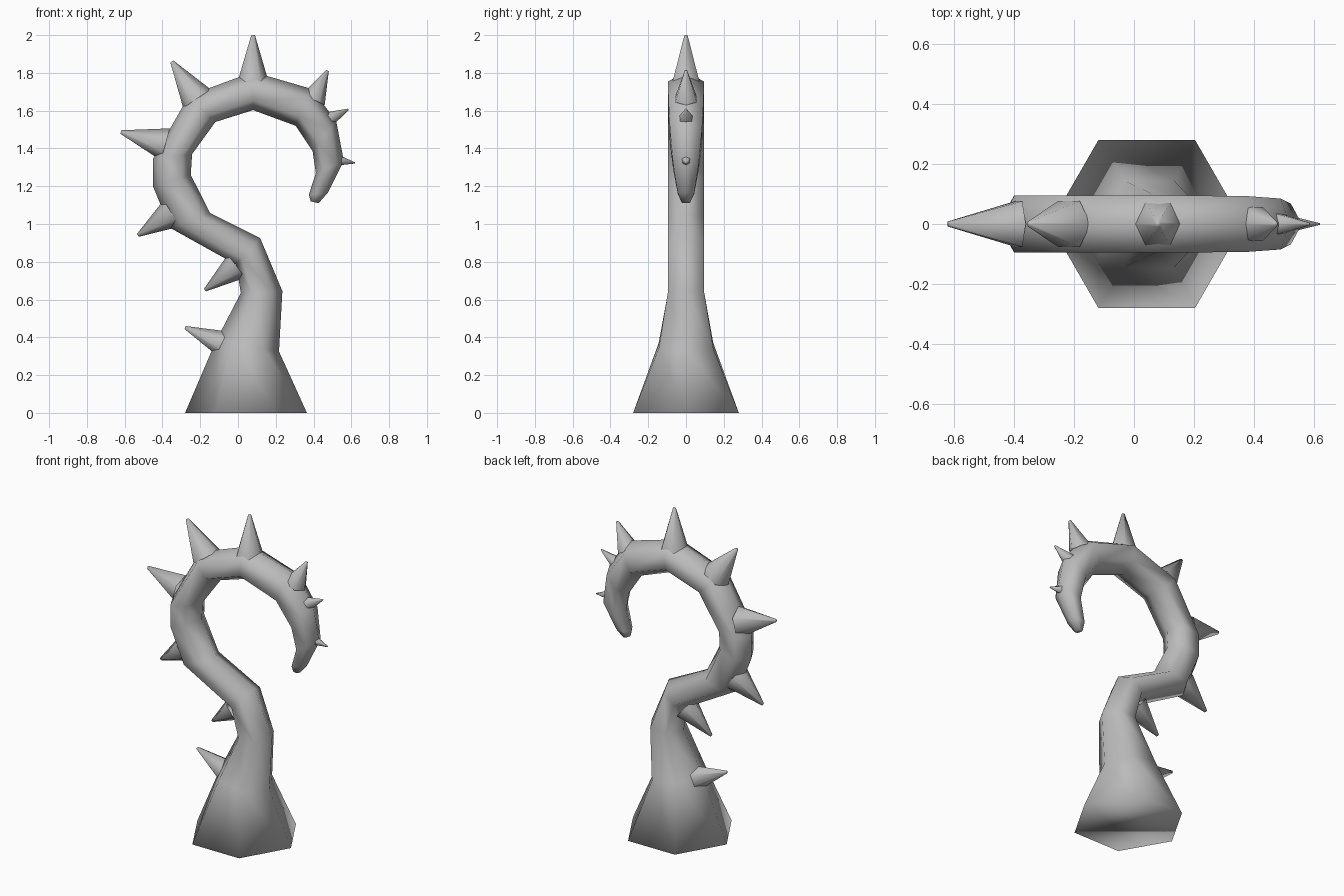
import bpy, bmesh, math
from mathutils import Vector

cube = bpy.data.objects.get("Cube")
if cube:
    bpy.data.objects.remove(cube)

SIDES = 6

grey = bpy.data.materials.new("plain grey")
grey.use_nodes = True
colour = (0.5, 0.5, 0.5, 1)
grey.diffuse_color = colour
grey.node_tree.nodes["Principled BSDF"].inputs["Base Color"].default_value = colour


def loft(name, rings, cap_start=True):
    """Skin a list of (centre, half axis in the xz plane, half axis in y)."""
    bm = bmesh.new()
    loops = []
    for centre, u, v in rings:
        angles = [math.tau * i / SIDES for i in range(SIDES)]
        loops.append([bm.verts.new(centre + u * math.cos(a) + v * math.sin(a))
                      for a in angles])
    for a, b in zip(loops, loops[1:]):
        for i in range(SIDES):
            j = (i + 1) % SIDES
            bm.faces.new((a[i], a[j], b[j], b[i]))
    bm.faces.new(loops[-1])
    if cap_start:
        bm.faces.new(loops[0][::-1])
    bmesh.ops.recalc_face_normals(bm, faces=bm.faces)
    for f in bm.faces:
        f.smooth = True
    mesh = bpy.data.meshes.new(name)
    bm.to_mesh(mesh)
    bm.free()
    mesh.materials.append(grey)
    obj = bpy.data.objects.new(name, mesh)
    bpy.context.collection.objects.link(obj)
    return obj


# Curled stem: outer x, z, inner x, z of each ring, then its radius across
stem = [
    (-.28, 0, .365, 0, .323),
    (-.115, .385, .217, .325, .167),
    (.015, .635, .235, .645, .11),
    (-.01, .785, .117, .926, .11),
    (-.36, .98, -.148, 1.058, .11),
    (-.45, 1.2, -.25, 1.26, .11),
    (-.45, 1.345, -.243, 1.37, .11),
    (-.26, 1.68, -.12, 1.54, .11),
    (.08, 1.805, .08, 1.603, .11),
    (.39, 1.715, .305, 1.52, .108),
    (.52, 1.545, .395, 1.385, .098),
    (.56, 1.335, .412, 1.27, .078),
    (.475, 1.165, .375, 1.155, .05),
    (.427, 1.11, .385, 1.12, .025),
]
rings = []
for ox, oz, ix, iz, r in stem:
    outer, inner = Vector((ox, 0, oz)), Vector((ix, 0, iz))
    rings.append(((outer + inner) / 2, (outer - inner) / 2, Vector((0, r, 0))))
loft("curled_stem", rings)

# Thorns: tip x, z, base x, z, base radius
thorns = [
    (-.28, .452, -.085, .368, .07),
    (-.175, .65, -.03, .76, .07),
    (-.53, .94, -.375, 1.04, .075),
    (-.62, 1.487, -.415, 1.43, .08),
    (-.35, 1.86, -.235, 1.69, .08),
    (.08, 2.0, .08, 1.765, .08),
    (.474, 1.812, .41, 1.68, .06),
    (.585, 1.607, .495, 1.562, .036),
    (.62, 1.323, .545, 1.335, .024),
]
for n, (tx, tz, bx, bz, r) in enumerate(thorns, 1):
    tip, base = Vector((tx, 0, tz)), Vector((bx, 0, bz))
    axis = (tip - base).normalized()
    side = Vector((axis.z, 0, -axis.x))
    across = Vector((0, 1, 0))
    root = base - axis * r * 0.4
    loft(f"thorn_{n}", [(root, side * r * 1.1, across * r * 1.1),
                        (tip, side * r * .12, across * r * .12)], False)
